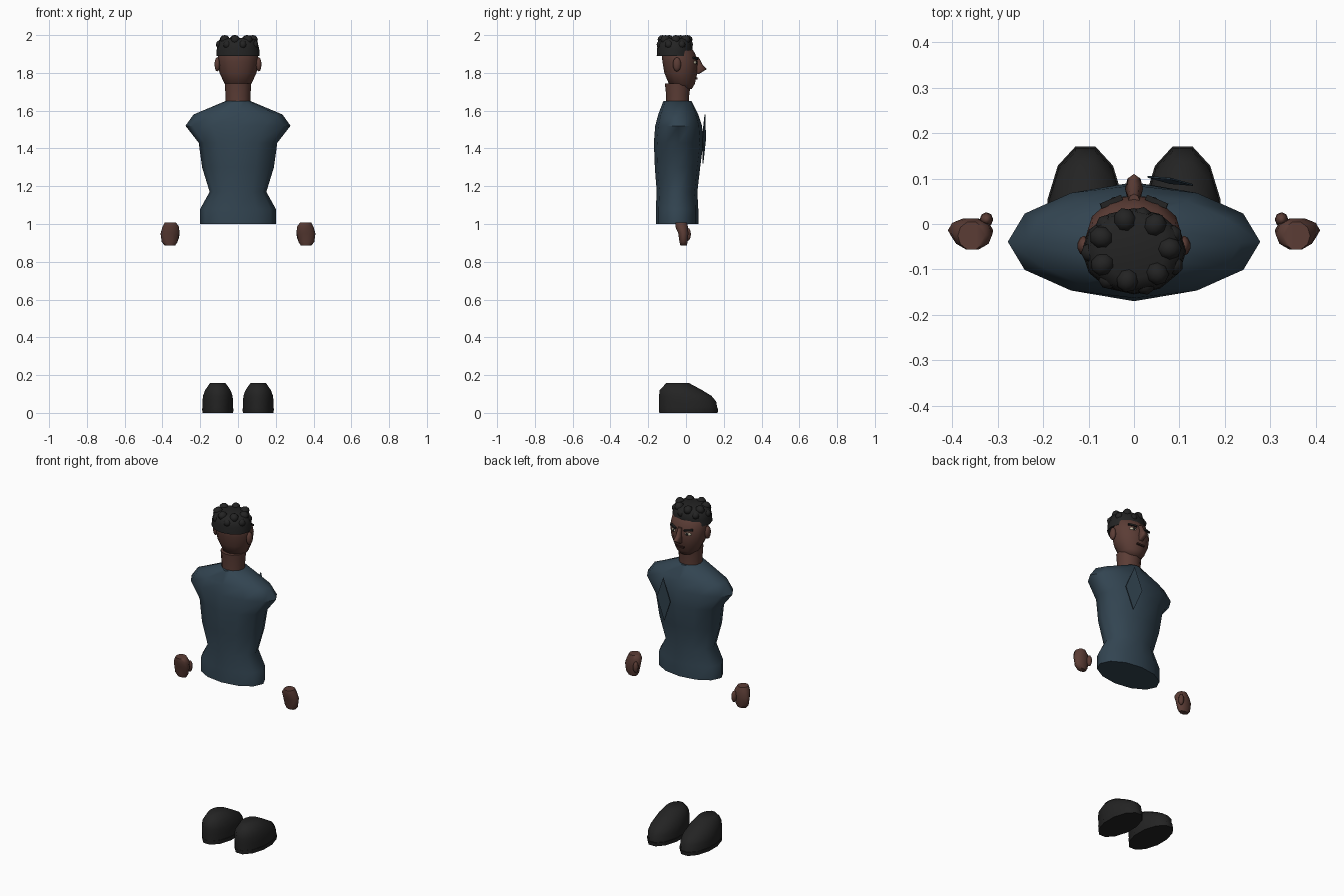
import bpy
import bmesh
from math import sin, cos, pi, radians
from mathutils import Matrix, Vector

cube = bpy.data.objects.get("Cube")
if cube:
    bpy.data.objects.remove(cube, do_unlink=True)


def material(name, r, g, b):
    mat = bpy.data.materials.new(name)
    mat.use_nodes = True
    mat.diffuse_color = (r, g, b, 1)
    shader = mat.node_tree.nodes["Principled BSDF"]
    shader.inputs["Base Color"].default_value = (r, g, b, 1)
    shader.inputs["Roughness"].default_value = 0.8
    return mat


SKIN = material("dark brown skin", 0.105, 0.046, 0.036)
SHIRT = material("slate blue cloth", 0.032, 0.058, 0.082)
BLACK = material("black hair and leather", 0.017, 0.017, 0.017)
WHITE = material("eye white", 0.6, 0.54, 0.4)
LIP = material("dark lip", 0.045, 0.018, 0.015)


def finish(name, bm, mat, angle=60):
    bmesh.ops.recalc_face_normals(bm, faces=bm.faces)
    mesh = bpy.data.meshes.new(name)
    bm.to_mesh(mesh)
    bm.free()
    mesh.materials.append(mat)
    obj = bpy.data.objects.new(name, mesh)
    bpy.context.collection.objects.link(obj)
    bpy.ops.object.select_all(action="DESELECT")
    obj.select_set(True)
    bpy.context.view_layer.objects.active = obj
    bpy.ops.object.shade_smooth_by_angle(angle=radians(angle))
    return obj


def loft(name, rings, mat, sides=12, cx=0, phase=0.0, mirror=1):
    """Capped stack of ellipses: height, half width, back y, front y, x shift."""
    bm = bmesh.new()
    loops = []
    for z, rx, y0, y1, dx in rings:
        cy, ry = (y0 + y1) / 2, (y1 - y0) / 2
        angles = [2 * pi * (i + phase) / sides for i in range(sides)]
        loops.append([bm.verts.new((mirror * (cx + dx + rx * cos(a)), cy + ry * sin(a), z))
                      for a in angles])
    for low, high in zip(loops, loops[1:]):
        for i in range(sides):
            j = (i + 1) % sides
            bm.faces.new((low[i], low[j], high[j], high[i]))
    bm.faces.new(loops[0])
    bm.faces.new(loops[-1])
    return finish(name, bm, mat)


def ball(name, centre, size, mat, turn=0.0, segments=10):
    bm = bmesh.new()
    bmesh.ops.create_uvsphere(bm, u_segments=segments, v_segments=6, radius=1)
    place = Matrix.Translation(centre) @ Matrix.Rotation(turn, 4, "Z")
    bm.transform(place @ Matrix.Diagonal(Vector(size).to_4d()))
    return finish(name, bm, mat)


def block(name, centre, size, mat, turn=0.0, roll=0.0):
    bm = bmesh.new()
    bmesh.ops.create_cube(bm, size=1)
    place = Matrix.Translation(centre) @ Matrix.Rotation(turn, 4, "Z") @ Matrix.Rotation(roll, 4, "Y")
    bm.transform(place @ Matrix.Diagonal(Vector(size).to_4d()))
    return finish(name, bm, mat, 30)


# Torso with broad shoulders and pinched waist
loft("torso", [
    (1.0, 0.2, -0.16, 0.065, 0),
    (1.08, 0.2, -0.16, 0.065, 0),
    (1.17, 0.15, -0.155, 0.06, 0),
    (1.3, 0.19, -0.165, 0.075, 0),
    (1.43, 0.208, -0.17, 0.092, 0),
    (1.52, 0.278, -0.163, 0.085, 0),
    (1.58, 0.235, -0.147, 0.065, 0),
    (1.65, 0.068, -0.12, 0.03, 0)], SHIRT)

# Diamond flap on the chest
bm = bmesh.new()
corners = [(0.08, 0.102, 1.58), (0.03, 0.106, 1.45), (0.08, 0.092, 1.32), (0.13, 0.088, 1.45)]
front = bm.faces.new([bm.verts.new(c) for c in corners])
solid = bmesh.ops.extrude_face_region(bm, geom=[front])
moved = [v for v in solid["geom"] if isinstance(v, bmesh.types.BMVert)]
bmesh.ops.translate(bm, verts=moved, vec=(0, -0.004, 0))
finish("chest_flap", bm, SHIRT, 30)

# Neck and head
loft("neck", [
    (1.62, 0.066, -0.105, 0.017, 0),
    (1.68, 0.066, -0.105, 0.017, 0),
    (1.745, 0.07, -0.112, 0.025, 0)], SKIN)
loft("head", [
    (1.715, 0.04, -0.04, 0.03, 0),
    (1.74, 0.07, -0.09, 0.046, 0),
    (1.8, 0.098, -0.115, 0.06, 0),
    (1.86, 0.107, -0.125, 0.064, 0),
    (1.91, 0.105, -0.13, 0.045, 0),
    (1.95, 0.08, -0.11, 0.01, 0)], SKIN)

# Nose and mouth
loft("nose", [
    (1.795, 0.012, 0.04, 0.07, 0),
    (1.82, 0.02, 0.045, 0.11, 0),
    (1.84, 0.015, 0.045, 0.09, 0),
    (1.885, 0.012, 0.04, 0.066, 0)], SKIN, sides=8)
block("mouth", (0, 0.056, 1.77), (0.05, 0.009, 0.009), LIP)

# Hair cap with a crown of curls
loft("hair_cap", [
    (1.89, 0.115, -0.155, 0.035, 0),
    (1.93, 0.112, -0.153, 0.035, 0),
    (1.975, 0.1, -0.145, 0.028, 0),
    (1.985, 0.07, -0.12, 0.005, 0)], BLACK)
for i in range(7):
    a = radians(105) + i * 2 * pi / 7
    ball(f"crown_curl_{i + 1}", (0.078 * cos(a), -0.057 + 0.068 * sin(a), 1.976),
         (0.027, 0.025, 0.024), BLACK, a, 8)
    a += pi / 7
    ball(f"side_curl_{i + 1}", (0.093 * cos(a), -0.06 + 0.075 * sin(a), 1.95),
         (0.024, 0.022, 0.023), BLACK, a, 8)

# Paired parts
for side, s in (("left", 1), ("right", -1)):
    ball(f"{side}_ear", (s * 0.11, -0.048, 1.845), (0.015, 0.022, 0.038), SKIN)
    ball(f"{side}_eye", (s * 0.047, 0.047, 1.855), (0.02, 0.009, 0.01), WHITE, -s * 0.35)
    ball(f"{side}_pupil", (s * 0.045, 0.055, 1.855), (0.007, 0.004, 0.008), BLACK, -s * 0.35)
    block(f"{side}_brow", (s * 0.05, 0.049, 1.877), (0.05, 0.012, 0.009), BLACK, -s * 0.4, -s * 0.12)

    # Closed hand with thumb
    loft(f"{side}_hand", [
        (0.885, 0.027, -0.03, 0.005, 0.0),
        (0.905, 0.042, -0.036, 0.01, 0.002),
        (0.95, 0.05, -0.042, 0.014, 0.0),
        (0.985, 0.044, -0.058, 0.012, -0.004),
        (1.007, 0.03, -0.058, 0.006, -0.002)], SKIN, sides=10, cx=0.36, mirror=s)
    ball(f"{side}_thumb", (s * 0.325, 0.01, 0.945), (0.015, 0.016, 0.034), SKIN, 0, 8)

    # Shoe on a thin sole
    loft(f"{side}_sole", [
        (0, 0.084, -0.147, 0.173, 0),
        (0.022, 0.086, -0.149, 0.176, 0)], BLACK, cx=0.107, phase=0.5, mirror=s)
    loft(f"{side}_shoe", [
        (0.022, 0.083, -0.148, 0.172, 0),
        (0.06, 0.084, -0.149, 0.165, 0),
        (0.09, 0.081, -0.148, 0.14, 0),
        (0.12, 0.07, -0.143, 0.09, 0),
        (0.157, 0.043, -0.108, 0.02, 0)], BLACK, cx=0.107, phase=0.5, mirror=s)
